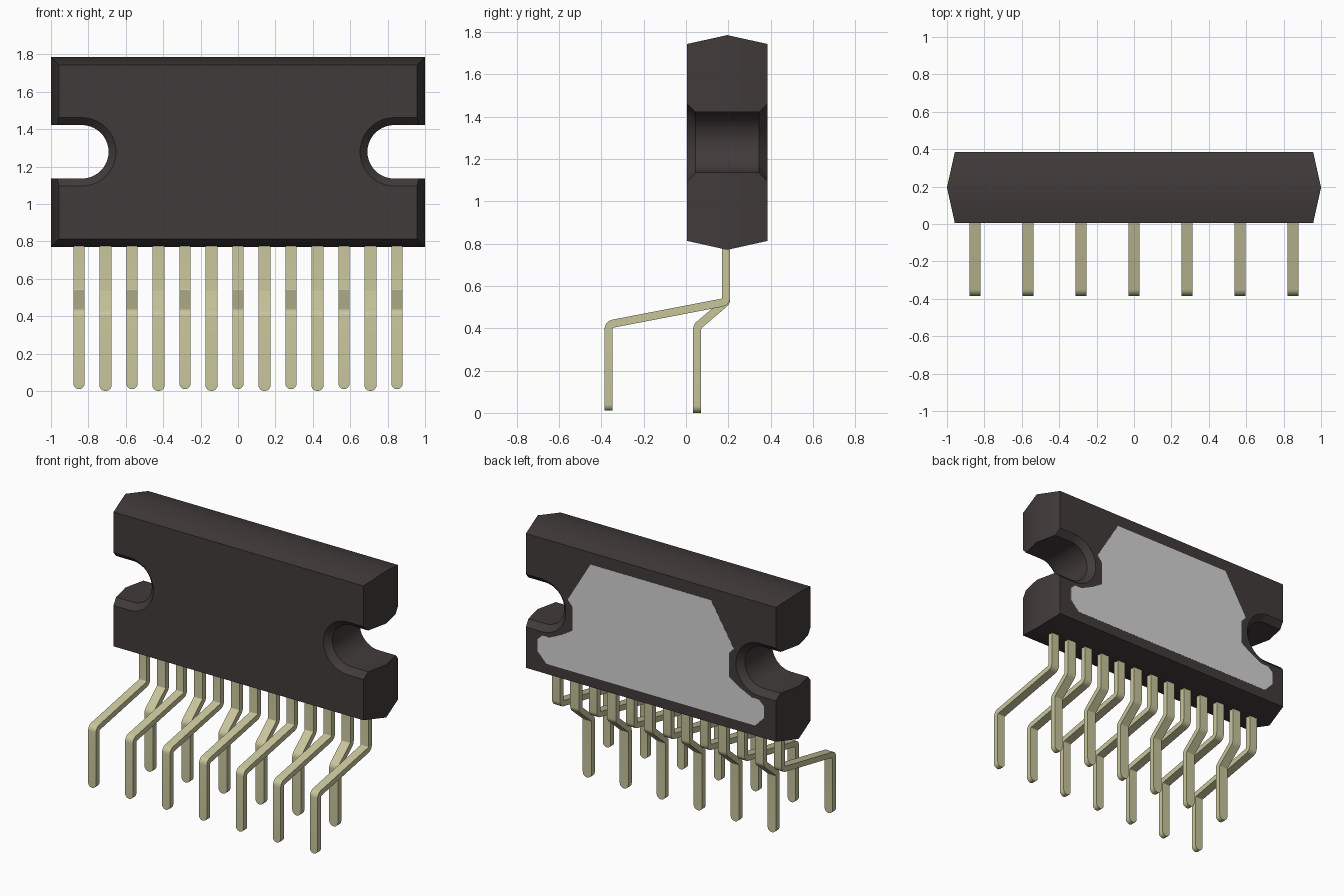
import bpy, bmesh, math
from mathutils import Vector

if "Cube" in bpy.data.objects:
    bpy.data.objects.remove(bpy.data.objects["Cube"], do_unlink=True)


def material(name, color):
    m = bpy.data.materials.new(name)
    m.use_nodes = True
    m.diffuse_color = (*color, 1)
    bsdf = m.node_tree.nodes["Principled BSDF"]
    bsdf.inputs["Base Color"].default_value = (*color, 1)
    bsdf.inputs["Roughness"].default_value = 0.6
    return m


def loft(name, rings, mat):
    """Skin a stack of equal-length rings and cap both ends."""
    bm = bmesh.new()
    loops = [[bm.verts.new(p) for p in ring] for ring in rings]
    n = len(loops[0])
    for a, b in zip(loops, loops[1:]):
        for i in range(n):
            j = (i + 1) % n
            bm.faces.new((a[i], a[j], b[j], b[i]))
    bm.faces.new(loops[0])
    bm.faces.new(loops[-1])
    bmesh.ops.recalc_face_normals(bm, faces=bm.faces[:])
    mesh = bpy.data.meshes.new(name)
    bm.to_mesh(mesh)
    bm.free()
    mesh.materials.append(mat)
    ob = bpy.data.objects.new(name, mesh)
    bpy.context.collection.objects.link(ob)
    bpy.ops.object.select_all(action="DESELECT")
    ob.select_set(True)
    bpy.context.view_layer.objects.active = ob
    bpy.ops.object.shade_smooth_by_angle(angle=math.radians(30))


def mirrored(half):
    """Close a right-hand outline with its left-hand copy."""
    return half + [(-x, z) for x, z in reversed(half)]


plastic = material("dark plastic", (0.053, 0.044, 0.043))
tin = material("pale gold metal", (0.58, 0.56, 0.33))
steel = material("grey metal", (0.66, 0.66, 0.66))

# Package body: drafted sides and a chamfered screw notch at each end
FRONT, MID, BACK = 0.005, 0.195, 0.385
BOTTOM, TOP = 0.771, 1.786
NOTCH_X, NOTCH_Z, NOTCH_R, CHAMFER = 0.835, 1.279, 0.143, 0.04


def body_ring(y, radius):
    inset = 0.042 * abs(y - MID) / (BACK - MID)
    edge = 1 - inset
    half = [(edge, BOTTOM + inset), (edge, NOTCH_Z - radius)]
    steps = 20
    for i in range(steps + 1):
        a = -math.pi / 2 - math.pi * i / steps
        half.append((NOTCH_X + radius * math.cos(a), NOTCH_Z + radius * math.sin(a)))
    half += [(edge, NOTCH_Z + radius), (edge, TOP - inset)]
    return [(x, y, z) for x, z in mirrored(half)]


loft("package_body", [
    body_ring(FRONT, NOTCH_R + CHAMFER),
    body_ring(FRONT + CHAMFER, NOTCH_R),
    body_ring(MID, NOTCH_R),
    body_ring(BACK - CHAMFER, NOTCH_R),
    body_ring(BACK, NOTCH_R + CHAMFER)], plastic)

# Heat plate showing on the back face
plate = mirrored([(0.80, 0.883), (0.867, 0.952), (0.867, 1.037), (0.83, 1.072),
                  (0.775, 1.072), (0.68, 1.117), (0.60, 1.167), (0.60, 1.332),
                  (0.637, 1.372), (0.462, 1.662)])
loft("heat_plate", [[(x, y, z) for x, z in plate] for y in (0.380, 0.386)], steel)


# Pins: flat strips swept along a bent path, with rounded tips
def fillet(points, radius, steps=5):
    out = [points[0]]
    for a, b, c in zip(points, points[1:], points[2:]):
        u, v = (a - b).normalized(), (c - b).normalized()
        half = u.angle(v) / 2
        reach = radius / math.tan(half)
        center = b + (u + v).normalized() * radius / math.sin(half)
        start = (b + u * reach - center).normalized()
        end = (b + v * reach - center).normalized()
        out += [center + start.slerp(end, i / steps) * radius
                for i in range(steps + 1)]
    return out + [points[-1]]


def pin(name, x, corners, width, thick=0.038):
    path = fillet([Vector(p) for p in corners], 0.025)
    r = width / 2
    tip = path.pop()
    stations = [(p, r) for p in path]
    for i in range(7):
        a = math.radians(85) * i / 6
        stations.append((tip + Vector((0, r * (1 - math.sin(a)))), r * math.cos(a)))
    rings = []
    for i, (p, w) in enumerate(stations):
        before = stations[max(i - 1, 0)][0]
        after = stations[min(i + 1, len(stations) - 1)][0]
        t = (after - before).normalized()
        n = Vector((-t.y, t.x)) * thick / 2
        rings.append([(x + s * w, p.x + k * n.x, p.y + k * n.y)
                      for s, k in ((-1, -1), (1, -1), (1, 1), (-1, 1))])
    loft(name, rings, tin)


ROOT, BEND = (0.19, 0.82), (0.19, 0.525)
for i in range(13):
    x = -0.85 + 1.7 * i / 12
    if i % 2 == 0:
        pin(f"front_pin_{i // 2 + 1}", x,
            [ROOT, BEND, (-0.366, 0.418), (-0.366, 0.01)], 0.06)
    else:
        pin(f"rear_pin_{i // 2 + 1}", x,
            [ROOT, BEND, (0.053, 0.408), (0.053, 0)], 0.066)
